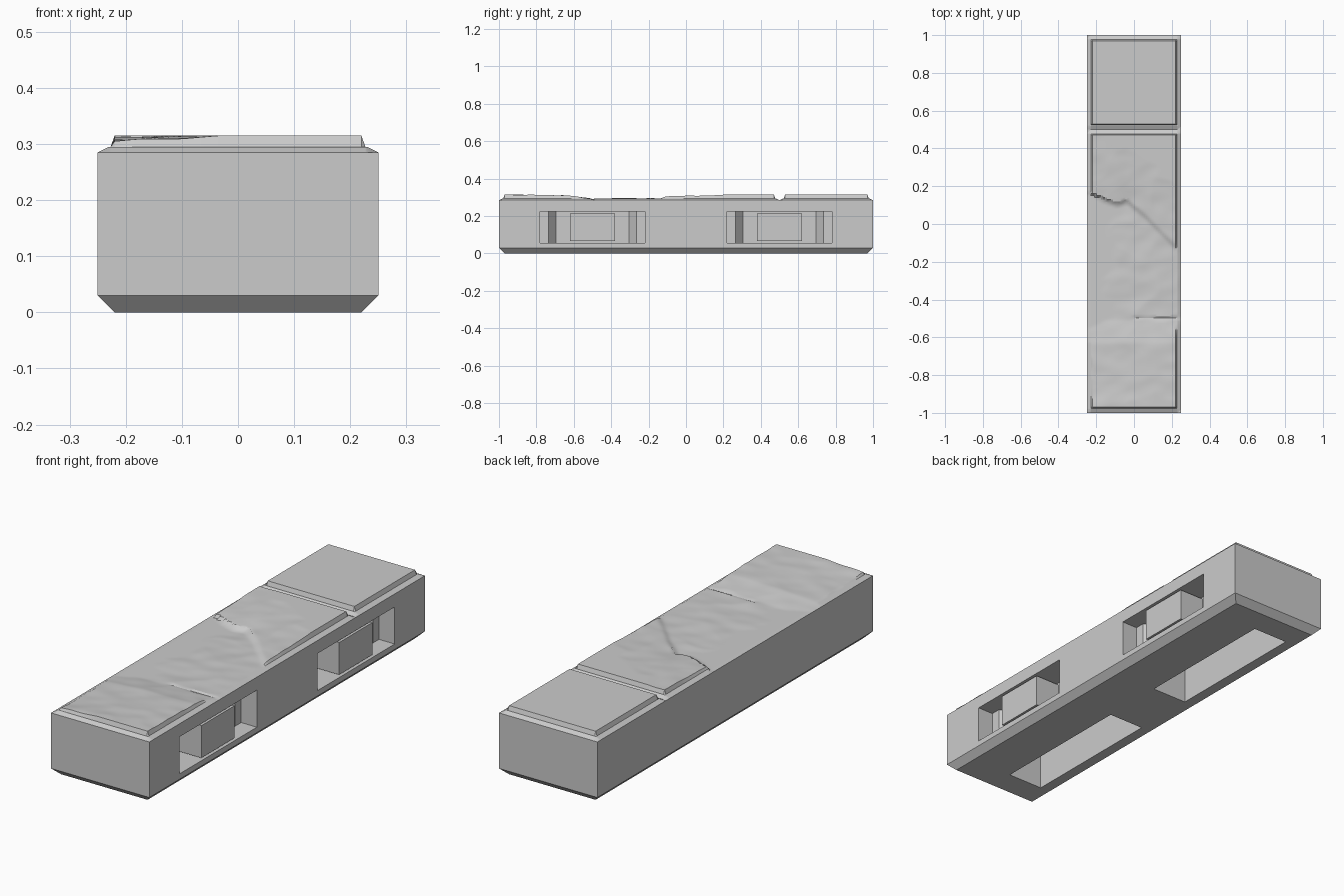
import bpy
import bmesh
from mathutils import Vector, noise
from math import radians

cube = bpy.data.objects.get("Cube")
if cube:
    bpy.data.objects.remove(cube, do_unlink=True)

HALF_W, HALF_L, RIM = 0.25, 1.0, 0.285

stone = bpy.data.materials.new("grey_stone")
stone.use_nodes = True
GREY = (0.6, 0.6, 0.6, 1)
stone.diffuse_color = GREY
stone.node_tree.nodes["Principled BSDF"].inputs["Base Color"].default_value = GREY


def finish(name, bm):
    bmesh.ops.recalc_face_normals(bm, faces=bm.faces)
    mesh = bpy.data.meshes.new(name)
    bm.to_mesh(mesh)
    bm.free()
    mesh.materials.append(stone)
    obj = bpy.data.objects.new(name, mesh)
    bpy.context.collection.objects.link(obj)
    return obj


def prism(name, outline, z0, z1):
    """Extrude an xy outline between two heights."""
    bm = bmesh.new()
    face = bm.faces.new([bm.verts.new((x, y, z0)) for x, y in outline])
    new = bmesh.ops.extrude_face_region(bm, geom=[face])["geom"]
    bmesh.ops.translate(bm, vec=(0, 0, z1 - z0),
                        verts=[g for g in new if isinstance(g, bmesh.types.BMVert)])
    return finish(name, bm)


def box(name, x0, x1, y0, y1, z0, z1):
    return prism(name, [(x0, y0), (x1, y0), (x1, y1), (x0, y1)], z0, z1)


def cut(target, cutter):
    mod = target.modifiers.new("cut", 'BOOLEAN')
    mod.operation, mod.solver, mod.object = 'DIFFERENCE', 'EXACT', cutter
    bpy.context.view_layer.objects.active = target
    bpy.ops.object.modifier_apply(modifier=mod.name)
    bpy.data.objects.remove(cutter, do_unlink=True)


def lerp_table(t, table):
    """Piecewise linear lookup in (position, value) pairs."""
    if t <= table[0][0]:
        return table[0][1]
    for (a, va), (b, vb) in zip(table, table[1:]):
        if t <= b:
            return va + (vb - va) * (t - a) / (b - a)
    return table[-1][1]


# Main body with a chamfered foot
body = box("body", -HALF_W, HALF_W, -HALF_L, HALF_L, 0, RIM)
for v in body.data.vertices:
    if v.co.z < 0.01:
        v.co.x *= 0.22 / HALF_W
        v.co.y *= 0.97 / HALF_L
bm = bmesh.new()
bm.from_mesh(body.data)
bmesh.ops.bisect_plane(bm, geom=bm.verts[:] + bm.edges[:] + bm.faces[:],
                       plane_co=(0, 0, 0.03), plane_no=(0, 0, 1))
for v in bm.verts:
    if v.co.z > 0.02:
        v.co.x = HALF_W if v.co.x > 0 else -HALF_W
        v.co.y = HALF_L if v.co.y > 0 else -HALF_L
bm.to_mesh(body.data)
bm.free()

# Side pockets with a stepped back, a plug in each, and slots underneath
half_pocket = [(0.3, 0.28), (0.17, 0.28), (0.17, 0.235), (0.12, 0.195)]
for label, cy in (("front", -0.5), ("back", 0.5)):
    outline = [(x, cy + y) for x, y in half_pocket]
    outline += [(x, cy - y) for x, y in reversed(half_pocket)]
    cut(body, prism("pocket_cutter", outline, 0.055, 0.225))
    cut(body, box("slot_cutter", -0.17, 0.01, cy - 0.35, cy + 0.35, -0.1, 0.2))
    box(label + "_plug", 0.11, 0.248, cy - 0.12, cy + 0.12, 0.066, 0.214)

# Worn surface: heights across the crack, and along the front end
CRACK = [(-0.25, 0.17), (-0.09, 0.11), (-0.04, 0.13), (0.06, 0.05), (0.23, -0.12)]
ACROSS = [(-0.025, 0.294), (0.0, 0.303), (0.1, 0.307), (0.28, 0.314), (0.4, 0.318)]
FRONT = [(-0.95, 0.317), (-0.85, 0.312), (-0.63, 0.309), (-0.5, 0.293)]
LEFT_WEAR = [(-0.25, 0.014), (-0.16, 0.009), (0.0, 0.003), (0.12, 0.0)]


def worn_height(x, y):
    h = max(lerp_table(y - lerp_table(x, CRACK), ACROSS), lerp_table(y, FRONT))
    if y < lerp_table(x, CRACK):
        h -= lerp_table(x, LEFT_WEAR)
    # uneven broken ridges
    p = Vector((x * 4 + y * 2, y * 6 - x * 2, 1.7))
    ridge = 1 - 2 * abs(noise.noise(p))
    h += 0.003 * (ridge - 0.5) + 0.003 * noise.noise(p * 2.3)
    # remaining joint on the right half
    if x > 0:
        h = min(h, 0.287 + 0.8 * abs(y + 0.5)) if abs(y + 0.5) < 0.025 else h
    return max(h, 0.2865)


RIM_STEPS = [(0.0, RIM), (0.02, 0.295), (0.023, 0.295), (0.03, 0.315)]


def steps(lo, hi, count):
    """Grid lines that follow the rim profile at both ends."""
    inset = [d for d, z in RIM_STEPS]
    a, b = lo + inset[-1], hi - inset[-1]
    middle = [a + (b - a) * i / count for i in range(1, count)]
    return [lo + d for d in inset] + middle + [hi - d for d in reversed(inset)]


def top_slab(name, y0, y1, nx, ny, worn):
    bm = bmesh.new()
    rows = []
    for y in steps(y0, y1, ny):
        row = []
        for x in steps(-HALF_W, HALF_W, nx):
            edge = min(HALF_W - abs(x), y - y0, y1 - y)
            z = lerp_table(edge, RIM_STEPS)
            if worn and edge > 0.001:
                z = min(z, worn_height(x, y))
            row.append(bm.verts.new((x, y, z)))
        rows.append(row)
    for r, s in zip(rows, rows[1:]):
        for i in range(len(r) - 1):
            bm.faces.new((r[i], r[i + 1], s[i + 1], s[i]))
    obj = finish(name, bm)
    if obj.data.polygons[0].normal.z < 0:
        obj.data.flip_normals()
    bpy.ops.object.select_all(action='DESELECT')
    obj.select_set(True)
    bpy.context.view_layer.objects.active = obj
    bpy.ops.object.shade_smooth_by_angle(angle=radians(22))


top_slab("worn_top", -HALF_L, 0.5, 40, 140, True)
top_slab("intact_top", 0.5, HALF_L, 1, 1, False)
